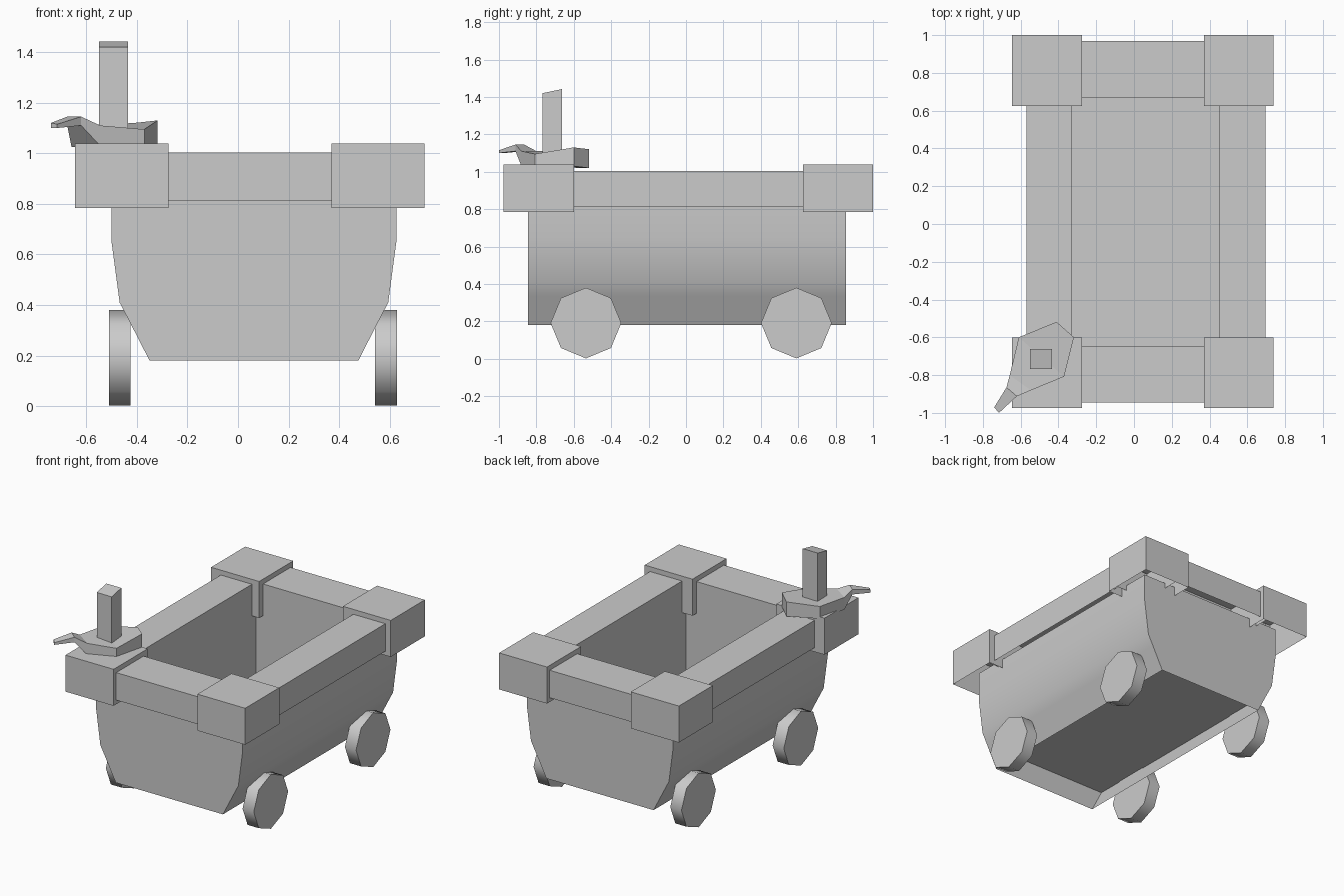
import bpy
import bmesh
import math
from mathutils import Matrix

cube = bpy.data.objects.get("Cube")
if cube:
    bpy.data.objects.remove(cube, do_unlink=True)

grey = bpy.data.materials.new("plain_grey")
grey.use_nodes = True
grey.diffuse_color = (0.6, 0.6, 0.6, 1)
grey.node_tree.nodes["Principled BSDF"].inputs["Base Color"].default_value = (0.6, 0.6, 0.6, 1)


def finish(name, bm, smooth=None):
    """Turn a bmesh into a grey object, optionally smooth below an angle."""
    bmesh.ops.recalc_face_normals(bm, faces=bm.faces)
    mesh = bpy.data.meshes.new(name)
    bm.to_mesh(mesh)
    bm.free()
    mesh.materials.append(grey)
    ob = bpy.data.objects.new(name, mesh)
    bpy.context.collection.objects.link(ob)
    if smooth:
        bpy.ops.object.select_all(action='DESELECT')
        ob.select_set(True)
        bpy.context.view_layer.objects.active = ob
        bpy.ops.object.shade_smooth_by_angle(angle=math.radians(smooth))
    return ob


def box(name, xs, ys, zs, slant=0, open_ends=()):
    """Box between limits; slant raises the back of the top, open_ends
    lists the z directions (-1 bottom, 1 top) left without a face."""
    bm = bmesh.new()
    bmesh.ops.create_cube(bm, size=1)
    bm.normal_update()
    gone = [f for f in bm.faces if round(f.normal.z) in open_ends]
    for v in bm.verts:
        back, top = v.co.y > 0, v.co.z > 0
        v.co = (xs[v.co.x > 0], ys[back], zs[top] + (slant if back and top else 0))
    bmesh.ops.delete(bm, geom=gone, context='FACES_ONLY')
    return finish(name, bm)


# Cart tub: thin outer shell with a floor raised above its lower rim
MID, FRONT, BACK = 0.063, -0.845, 0.856
FLOOR = 0.335
half = [(0.563, 0.85), (0.563, 0.65), (0.531, 0.41), (0.492, FLOOR), (0.4125, 0.18)]
bm = bmesh.new()
rings = []
for y in (FRONT, BACK):
    left = [bm.verts.new((MID - w, y, z)) for w, z in half]
    right = [bm.verts.new((MID + w, y, z)) for w, z in half]
    bm.faces.new(left + right[::-1])
    rings.append((left, right))
for side in (0, 1):
    a, b = rings[0][side], rings[1][side]
    for i in range(len(half) - 1):
        bm.faces.new((a[i], a[i + 1], b[i + 1], b[i]))
finish("cart_tub", bm, 30)

bm = bmesh.new()
w = half[3][0]
bm.faces.new([bm.verts.new((MID + s * w, y, FLOOR))
              for s, y in ((-1, FRONT), (1, FRONT), (1, BACK), (-1, BACK))])
finish("tub_floor", bm)

# Straight inner walls, flush with the inside of the rim beams
RIM = (0.813, 1.004)
INNER_X, INNER_Y = (-0.33, 0.45), (-0.645, 0.668)
box("tub_inner_walls", INNER_X, INNER_Y, (FLOOR, RIM[0]), open_ends=(-1, 1))

# Corner blocks, hollow underneath
block_x = {"right": (-0.645, -0.275), "left": (0.37, 0.738)}
block_y = {"front": (-0.975, -0.6), "back": (0.625, 1.0)}
for side, xs in block_x.items():
    for end, ys in block_y.items():
        box(f"{end}_{side}_corner_block", xs, ys, (0.784, 1.038), open_ends=(-1,))

# Rim beams, hollow underneath, running a little way into the blocks
for side, xs in {"right": (-0.57, INNER_X[0]), "left": (INNER_X[1], 0.697)}.items():
    box(f"{side}_rim_beam", xs, INNER_Y, RIM, open_ends=(-1,))
for end, ys in {"front": (-0.946, INNER_Y[0]), "back": (INNER_Y[1], 0.97)}.items():
    box(f"{end}_rim_beam", INNER_X, ys, RIM, open_ends=(-1,))

# Eight-sided wheels
for side, x in {"right": -0.4675, "left": 0.585}.items():
    for end, y in {"front": -0.535, "back": 0.59}.items():
        bm = bmesh.new()
        bmesh.ops.create_cone(bm, cap_ends=True, segments=8, radius1=0.189,
                              radius2=0.189, depth=0.086,
                              matrix=Matrix.Translation((x, y, 0.191))
                              @ Matrix.Rotation(math.pi / 2, 4, 'Y'))
        finish(f"{end}_{side}_wheel", bm, 50)

# Candle dish with a bent handle: outline points as x, y, top, bottom
outline = [
    (-0.41, -0.518, 1.12, 1.02), (-0.61, -0.6, 1.11, 1.025),
    (-0.658, -0.80, 1.11, 1.025), (-0.675, -0.865, 1.145, 1.11),
    (-0.74, -0.97, 1.12, 1.10), (-0.715, -1.0, 1.115, 1.10),
    (-0.62, -0.912, 1.145, 1.11), (-0.545, -0.88, 1.11, 1.03),
    (-0.37, -0.808, 1.095, 1.025), (-0.318, -0.6, 1.13, 1.03),
]
bm = bmesh.new()
tops = [bm.verts.new((x, y, t)) for x, y, t, b in outline]
lows = [bm.verts.new((x, y, b)) for x, y, t, b in outline]
for layer in (tops, lows):
    for patch in ((3, 4, 5, 6), (2, 3, 6, 7), (1, 2, 7, 8), (0, 1, 8, 9)):
        bm.faces.new([layer[i] for i in patch])
for i in range(len(outline)):
    j = (i + 1) % len(outline)
    bm.faces.new((tops[i], tops[j], lows[j], lows[i]))
finish("candle_dish", bm)

# Square candle with a sloping top
box("candle", (-0.55, -0.435), (-0.767, -0.662), (1.06, 1.42), slant=0.022)
